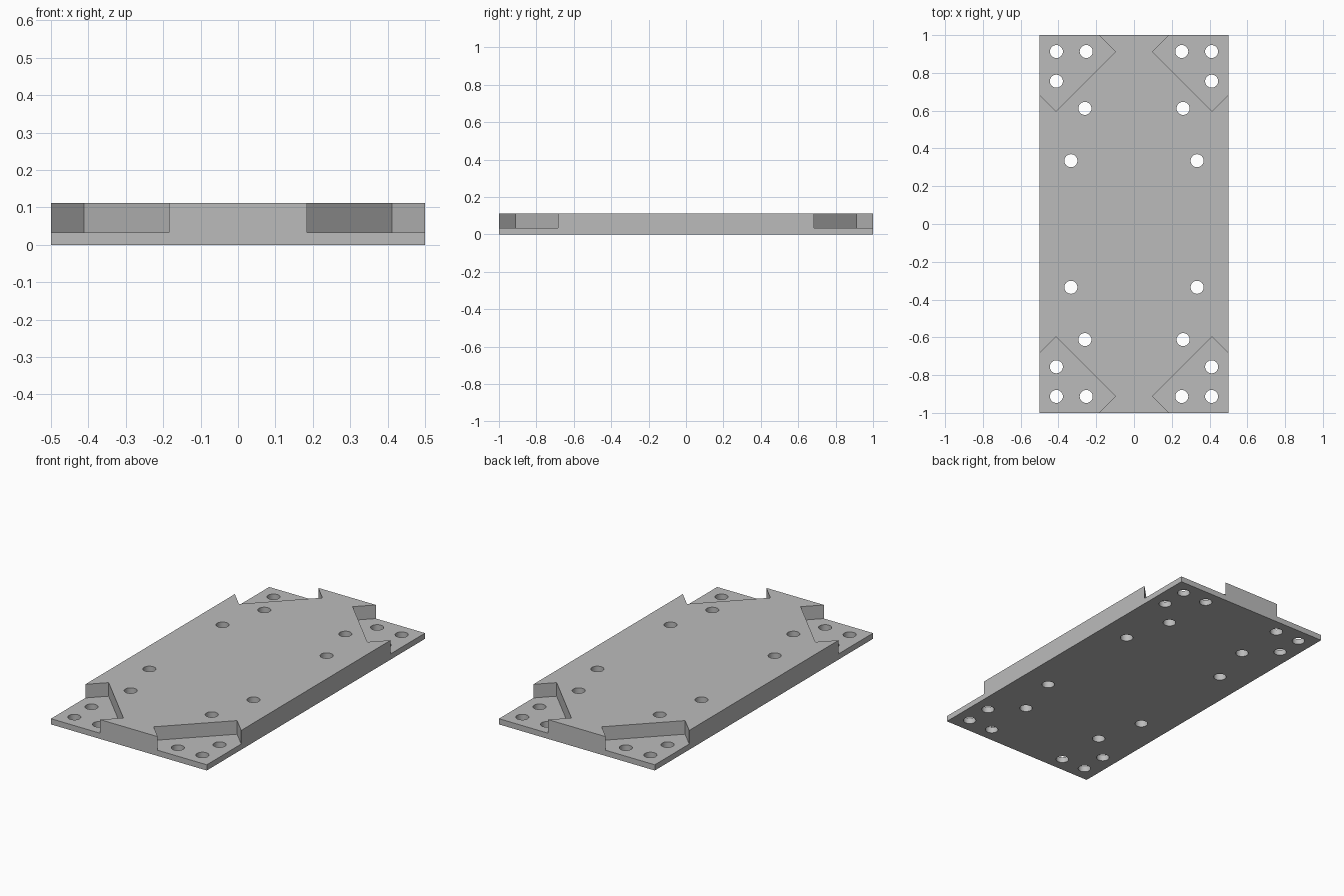
import bpy
import bmesh
from math import cos, sin, tau

if "Cube" in bpy.data.objects:
    bpy.data.objects.remove(bpy.data.objects["Cube"], do_unlink=True)

WIDTH, LENGTH, HEIGHT = 1.0, 2.0, 0.112
POCKET_FLOOR = 0.033
HOLE_RADIUS, HOLE_SIDES = 0.0345, 32

grey = bpy.data.materials.new("plain_grey")
grey.use_nodes = True
colour = (0.5, 0.5, 0.5, 1)
grey.diffuse_color = colour
grey.node_tree.nodes["Principled BSDF"].inputs["Base Color"].default_value = colour


def prisms(name, outlines, bottom, top):
    """One object holding an upright prism for each outline."""
    bm = bmesh.new()
    for outline in outlines:
        face = bm.faces.new([bm.verts.new((x, y, bottom)) for x, y in outline])
        side = bmesh.ops.extrude_face_region(bm, geom=[face])
        for v in side["geom"]:
            if isinstance(v, bmesh.types.BMVert):
                v.co.z = top
    bmesh.ops.recalc_face_normals(bm, faces=bm.faces)
    mesh = bpy.data.meshes.new(name)
    bm.to_mesh(mesh)
    bm.free()
    mesh.materials.append(grey)
    obj = bpy.data.objects.new(name, mesh)
    bpy.context.collection.objects.link(obj)
    return obj


def four_corners(outline):
    """The outline mirrored into all four quadrants."""
    return [[(sx * x, sy * y) for x, y in outline]
            for sx in (-1, 1) for sy in (-1, 1)]


def circle(cx, cy):
    return [(cx + HOLE_RADIUS * cos(tau * i / HOLE_SIDES),
             cy + HOLE_RADIUS * sin(tau * i / HOLE_SIDES))
            for i in range(HOLE_SIDES)]


# Mounting plate
w, l = WIDTH / 2, LENGTH / 2
plate = prisms("mounting_plate", [[(-w, -l), (w, -l), (w, l), (-w, l)]], 0, HEIGHT)

# Angled corner pockets, open to both outer edges
pocket = [(0.6, 1.1), (0.285, 1.1), (0.097, 0.912), (0.412, 0.597), (0.6, 0.785)]
pockets = prisms("pocket_cutter", four_corners(pocket), POCKET_FLOOR, HEIGHT + 0.1)

# Bolt holes: three in each pocket, two in the raised deck
centres = [(0.411, 0.913), (0.253, 0.913), (0.411, 0.756),
           (0.26, 0.612), (0.334, 0.335)]
holes = prisms("hole_cutter",
               [ring for c in centres for ring in four_corners(circle(*c))],
               -0.1, HEIGHT + 0.1)

bpy.ops.object.select_all(action="DESELECT")
plate.select_set(True)
bpy.context.view_layer.objects.active = plate
for cutter in (pockets, holes):
    cutter.hide_render = True
    mod = plate.modifiers.new(cutter.name, "BOOLEAN")
    mod.operation, mod.solver, mod.object = "DIFFERENCE", "EXACT", cutter
    bpy.ops.object.modifier_apply(modifier=mod.name)
    bpy.data.objects.remove(cutter, do_unlink=True)

# Round hole walls, crisp edges
bpy.ops.object.shade_smooth_by_angle(angle=0.5)
